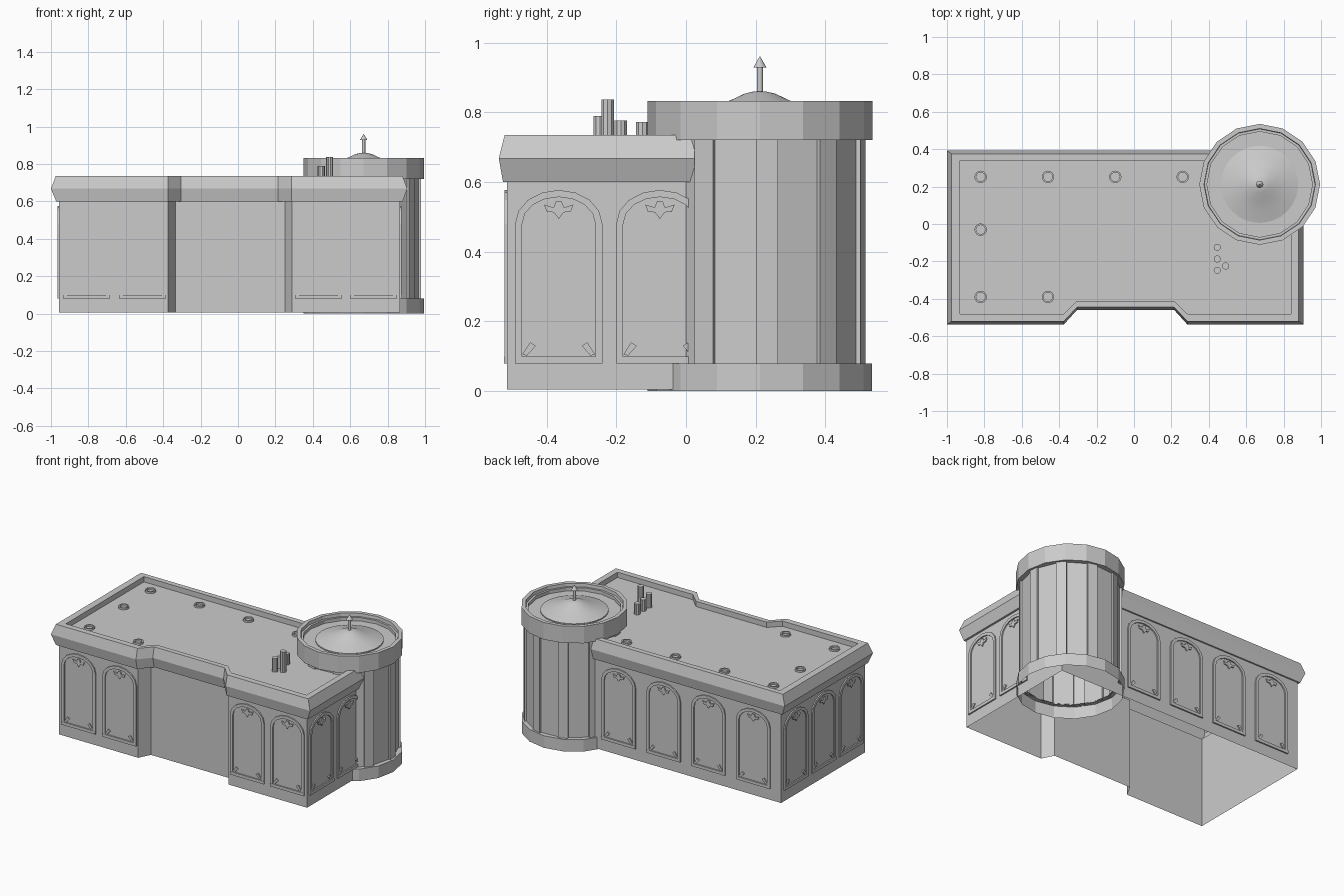
import bpy, bmesh, math
from mathutils import Vector

if "Cube" in bpy.data.objects:
    bpy.data.objects.remove(bpy.data.objects["Cube"])

stone = bpy.data.materials.new("grey_stone")
stone.use_nodes = True
GREY = (0.6, 0.6, 0.6, 1)
stone.diffuse_color = GREY
stone.node_tree.nodes["Principled BSDF"].inputs["Base Color"].default_value = GREY

TOWER = Vector((0.672, 0.212, 0))
ROOF_Z = 0.70


def finish(name, bm, smooth=None, location=(0, 0, 0)):
    bmesh.ops.recalc_face_normals(bm, faces=bm.faces)
    mesh = bpy.data.meshes.new(name)
    bm.to_mesh(mesh)
    bm.free()
    mesh.materials.append(stone)
    ob = bpy.data.objects.new(name, mesh)
    ob.location = location
    bpy.context.collection.objects.link(ob)
    if smooth:
        bpy.ops.object.select_all(action='DESELECT')
        ob.select_set(True)
        bpy.context.view_layer.objects.active = ob
        bpy.ops.object.shade_smooth_by_angle(angle=math.radians(smooth))
    return ob


def loft(bm, rings, cap_end=False):
    """Skin a stack of equal closed loops."""
    loops = [[bm.verts.new(p) for p in ring] for ring in rings]
    n = len(loops[0])
    for a, b in zip(loops, loops[1:]):
        for i in range(n):
            j = (i + 1) % n
            bm.faces.new((a[i], a[j], b[j], b[i]))
    if cap_end:
        bm.faces.new(loops[-1])


def circle(r, z, n, phase=0.0):
    return [(r * math.cos(math.tau * i / n + phase),
             r * math.sin(math.tau * i / n + phase), z) for i in range(n)]


def lathe(name, profile, n, location, smooth=None, cap_end=False):
    bm = bmesh.new()
    loft(bm, [circle(r, z, n) for r, z in profile], cap_end)
    return finish(name, bm, smooth, location)


# Main hall: open-bottomed walls with a recessed front bay
def outline(x0, x1, y0, y1, bay, z, xs):
    a, b, c, d = xs
    return [(x0, y0, z), (a, y0, z), (b, bay, z), (c, bay, z), (d, y0, z),
            (x1, y0, z), (x1, y1, z), (x0, y1, z)]


WALL_BAY = (-0.375, -0.335, 0.25, 0.29)
TOP_BAY = (-0.375, -0.305, 0.215, 0.285)
X0, X1, Y0, Y1 = -0.957, 0.867, -0.513, 0.368

bm = bmesh.new()
loft(bm, [outline(X0, X1, Y0, Y1, -0.435, z, WALL_BAY) for z in (0.005, 0.602)])
finish("hall_walls", bm)

# Cornice, parapet and flat roof
bm = bmesh.new()
loft(bm, [
    outline(X0, X1, Y0, Y1, -0.435, 0.60, WALL_BAY),
    outline(-0.972, 0.88, -0.525, 0.378, -0.445, 0.60, TOP_BAY),
    outline(-1.0, 0.905, -0.537, 0.392, -0.46, 0.668, TOP_BAY),
    outline(-0.975, 0.88, -0.52, 0.375, -0.445, 0.735, TOP_BAY),
    outline(-0.93, 0.84, -0.48, 0.34, -0.412, 0.735, TOP_BAY),
    outline(-0.93, 0.84, -0.48, 0.34, -0.412, ROOF_Z, TOP_BAY)], cap_end=True)
finish("cornice_and_roof", bm)


# Blind arches on the walls
def solid(bm, pts, place, depth):
    """Extrude a flat outline outward from a wall."""
    back = [bm.verts.new(place(u, z, 0)) for u, z in pts]
    front = [bm.verts.new(place(u, z, depth)) for u, z in pts]
    n = len(pts)
    bm.faces.new(front)
    for i in range(n):
        j = (i + 1) % n
        bm.faces.new((back[i], back[j], front[j], front[i]))


def arch_line(half, rise):
    arc = [(half * math.cos(math.pi * i / 8), 0.48 + rise * math.sin(math.pi * i / 8))
           for i in range(9)]
    return [(half, 0.1)] + arc + [(-half, 0.1)]


outer, inner = arch_line(0.125, 0.097), arch_line(0.105, 0.077)
half_leaf = [(0.008, 0.545), (0.015, 0.527), (0.042, 0.535), (0.034, 0.514), (0.014, 0.513)]
pendant = half_leaf + [(0, 0.494)] + [(-u, z) for u, z in reversed(half_leaf)]
bracket = [(0.105, 0.105), (0.091, 0.102), (0.066, 0.13), (0.082, 0.14)]
sill = [(-0.125, 0.08), (0.125, 0.08), (0.125, 0.1), (-0.125, 0.1)]

# Wall point, direction along wall, outward direction
spots = [((x, Y0), (1, 0), (0, -1)) for x in (-0.81, -0.51, 0.43, 0.725)]
spots += [((x, Y1), (-1, 0), (0, 1)) for x in (-0.755, -0.425, -0.095, 0.235)]
spots += [((X0, y), (0, -1), (-1, 0)) for y in (-0.365, -0.075, 0.215)]
spots += [((X1, y), (0, 1), (1, 0)) for y in (-0.365, -0.075)]

frames, ornaments = bmesh.new(), bmesh.new()
for origin, along, out in spots:
    def place(u, z, d):
        return (origin[0] + along[0] * u + out[0] * d,
                origin[1] + along[1] * u + out[1] * d, z)
    for i in range(len(outer) - 1):
        solid(frames, [outer[i], outer[i + 1], inner[i + 1], inner[i]], place, 0.008)
    solid(frames, sill, place, 0.009)
    solid(ornaments, pendant, place, 0.007)
    for side in (1, -1):
        solid(ornaments, [(side * u, z) for u, z in bracket], place, 0.007)
finish("arch_frames", frames)
finish("arch_ornaments", ornaments)

# Roof rings
for i, (x, y) in enumerate([(-0.82, 0.252), (-0.46, 0.252), (-0.1, 0.252), (0.26, 0.252),
                            (-0.82, -0.03), (-0.82, -0.39), (-0.46, -0.39)]):
    lathe(f"roof_ring_{i + 1}", [(0.033, 0), (0.033, 0.012), (0.024, 0.012), (0.024, 0)],
          16, (x, y, ROOF_Z))

# Chimney pipes
for i, (x, y, top) in enumerate([(0.445, -0.125, 0.772), (0.445, -0.187, 0.777),
                                 (0.49, -0.225, 0.837), (0.445, -0.247, 0.79)]):
    lathe(f"chimney_{i + 1}", [(0.019, ROOF_Z), (0.019, top)], 10, (x, y, 0), cap_end=True)

# Round tower: base, shaft with ten pilasters, cap with sunken top
lathe("tower_base", [(0.322, 0), (0.322, 0.08), (0.29, 0.08)], 16, TOWER)


def shaft_ring(z):
    ring = []
    for k in range(10):
        mid = math.radians(36 * k + 4)
        for r, off in ((0.294, -6), (0.306, -5.8), (0.306, 5.8), (0.294, 6)):
            a = mid + math.radians(off)
            ring.append((r * math.cos(a), r * math.sin(a), z))
    return ring


bm = bmesh.new()
loft(bm, [shaft_ring(0.075), shaft_ring(0.73)])
finish("tower_shaft", bm, location=TOWER)

lathe("tower_cap", [(0.285, 0.72), (0.323, 0.72), (0.323, 0.833), (0.298, 0.833),
                    (0.296, 0.812), (0.282, 0.812), (0.282, 0.79), (0.19, 0.79)], 16, TOWER)

# Shallow dome and finial
lathe("tower_dome", [(0.206, 0.788), (0.206, 0.797), (0.15, 0.813), (0.085, 0.834),
                     (0.045, 0.853), (0.02, 0.859), (0.003, 0.86)], 32, TOWER, 35, True)
lathe("finial", [(0.009, 0.855), (0.009, 0.928), (0.02, 0.928), (0.001, 0.96)],
      10, TOWER, 40, True)
